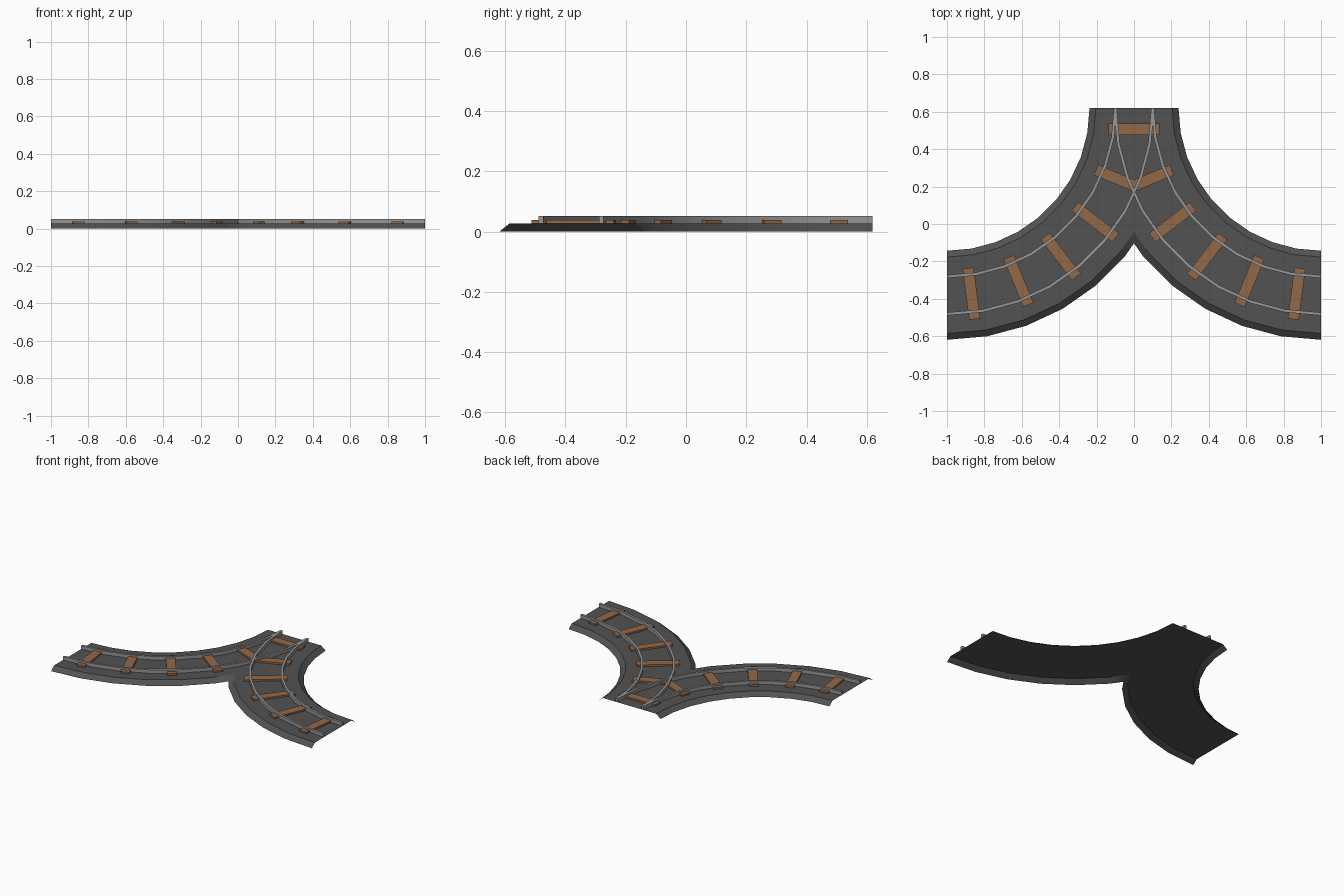
import bpy, bmesh, math
from mathutils import Matrix

old = bpy.data.objects.get("Cube")
if old:
    bpy.data.objects.remove(old, do_unlink=True)

CX, CY = 1.0, 0.619      # centre of the right-hand curve
SEGMENTS = 9
BED_TOP = 0.027


def material(name, colour):
    m = bpy.data.materials.new(name)
    m.use_nodes = True
    m.diffuse_color = (*colour, 1)
    bsdf = next(n for n in m.node_tree.nodes if n.type == "BSDF_PRINCIPLED")
    bsdf.inputs["Base Color"].default_value = (*colour, 1)
    bsdf.inputs["Roughness"].default_value = 0.8
    return m


gravel = material("dark gravel", (0.085, 0.085, 0.085))
steel = material("grey steel", (0.31, 0.31, 0.31))
wood = material("brown wood", (0.29, 0.14, 0.065))


def sweep(bm, profile, caps=False):
    """Sweep an open (radius, z) profile through the quarter curve."""
    rings = []
    for i in range(SEGMENTS + 1):
        a = math.radians(90 * i / SEGMENTS)
        rings.append([bm.verts.new((CX - r * math.cos(a), CY - r * math.sin(a), z))
                      for r, z in profile])
    for a, b in zip(rings, rings[1:]):
        for j in range(len(profile) - 1):
            bm.faces.new((a[j], a[j + 1], b[j + 1], b[j]))
    if caps:
        bm.faces.new(rings[0])
        bm.faces.new(rings[-1])


def clip(bm):
    """Keep only the x > 0 half, so the mirrored halves meet cleanly."""
    bmesh.ops.bisect_plane(bm, geom=bm.verts[:] + bm.edges[:] + bm.faces[:],
                           plane_co=(0, 0, 0), plane_no=(1, 0, 0), clear_inner=True)


def finish(bm, name, mat, mirror=True, smooth=False):
    bmesh.ops.recalc_face_normals(bm, faces=bm.faces[:])
    mesh = bpy.data.meshes.new(name)
    bm.to_mesh(mesh)
    bm.free()
    mesh.materials.append(mat)
    ob = bpy.data.objects.new(name, mesh)
    bpy.context.collection.objects.link(ob)
    if mirror:
        ob.modifiers.new("Mirror", "MIRROR").merge_threshold = 0.0005
    if smooth:
        bpy.ops.object.select_all(action="DESELECT")
        ob.select_set(True)
        bpy.context.view_layer.objects.active = ob
        bpy.ops.object.shade_smooth_by_angle(angle=math.radians(25))


# Gravel bed: a hollow shell with sloping shoulders, open below and at the ends
bm = bmesh.new()
sweep(bm, [(0.762, 0), (0.796, BED_TOP), (1.204, BED_TOP), (1.238, 0)])
clip(bm)
finish(bm, "gravel_bed", gravel, smooth=True)

# Plain square rails; the two curves cross each other
for name, radius in (("inner_rail", 0.9), ("outer_rail", 1.1)):
    bm = bmesh.new()
    lo, hi = radius - 0.008, radius + 0.008
    sweep(bm, [(lo, BED_TOP), (lo, 0.051), (hi, 0.051), (hi, BED_TOP)], caps=True)
    finish(bm, name, steel, smooth=True)


def sleeper(bm, x, y, angle):
    """A plank resting on the bed, without its hidden underside."""
    height = 0.012
    place = Matrix.Translation((x, y, BED_TOP + height / 2))
    verts = bmesh.ops.create_cube(
        bm, size=1, matrix=place @ Matrix.Rotation(angle, 4, "Z")
        @ Matrix.Diagonal((0.275, 0.06, height, 1)))["verts"]
    low = {v for v in verts if v.co.z < BED_TOP + height / 2}
    under = [f for f in bm.faces if all(v in low for v in f.verts)]
    bmesh.ops.delete(bm, geom=under, context="FACES_ONLY")


# Sleepers along each branch, meeting in a V at the junction
bm = bmesh.new()
for i in range(1, 6):
    a = math.radians(7.5 + 15 * i)
    sleeper(bm, CX - math.cos(a), CY - math.sin(a), a)
clip(bm)
finish(bm, "branch_sleepers", wood)

# Shared straight sleeper at the joined end
bm = bmesh.new()
sleeper(bm, 0, 0.507, 0)
finish(bm, "shared_sleeper", wood, mirror=False)
